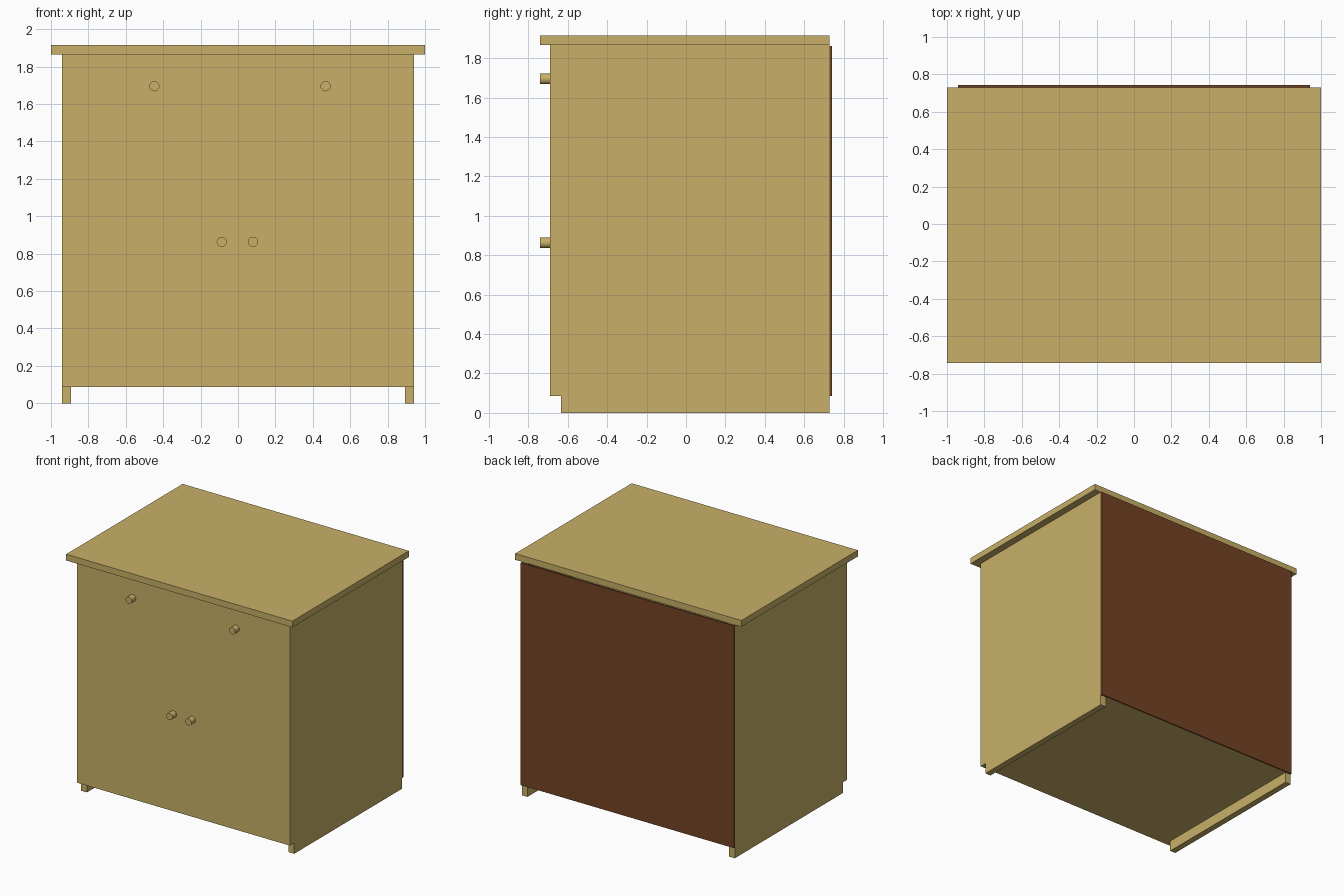
import bpy, math

if "Cube" in bpy.data.objects:
    bpy.data.objects.remove(bpy.data.objects["Cube"])

def material(name, rgb):
    m = bpy.data.materials.new(name)
    m.diffuse_color = (*rgb, 1)
    m.use_nodes = True
    m.node_tree.nodes["Principled BSDF"].inputs["Base Color"].default_value = m.diffuse_color
    return m

WOOD = material("light wood", (0.578, 0.434, 0.138))
BROWN = material("dark brown board", (0.171, 0.058, 0.018))

def box(name, x, y, z, mat=WOOD):
    """Box from (min, max) ranges on each axis."""
    bpy.ops.mesh.primitive_cube_add(size=1)
    ob = bpy.context.object
    ob.name = name
    ob.location = [(a + b) / 2 for a, b in (x, y, z)]
    ob.scale = [b - a for a, b in (x, y, z)]
    bpy.ops.object.transform_apply(location=False, rotation=False, scale=True)
    ob.data.materials.append(mat)
    return ob

def knob(name, x, z):
    bpy.ops.mesh.primitive_cylinder_add(vertices=32, radius=0.027, depth=0.056,
                                        location=(x, -0.714, z),
                                        rotation=(math.pi / 2, 0, 0))
    ob = bpy.context.object
    ob.name = name
    ob.data.materials.append(WOOD)
    bpy.ops.object.shade_smooth_by_angle()

W, T = 0.942, 0.05                      # half width, board thickness
FRONT, DOOR_BACK, BACK = -0.69, -0.635, 0.729
BASE, SPLIT, TOP = 0.086, 1.52, 1.866

# Carcass
box("top_board", (-1, 1), (-0.742, BACK), (TOP, 1.916))
box("bottom_board", (-W + T, W - T), (DOOR_BACK, BACK), (BASE, BASE + T))
box("drawer_shelf", (-W + T, W - T), (DOOR_BACK, BACK), (SPLIT - T / 2, SPLIT + T / 2))
box("back_panel", (-W, W), (BACK, 0.742), (BASE, TOP - 0.003), BROWN)

# Mirrored sides, doors, drawer fronts
for side, s in (("left", -1), ("right", 1)):
    half = sorted((0, s * W))
    box(side + "_side", sorted((s * (W - T), s * W)), (DOOR_BACK, BACK), (0, TOP))
    box(side + "_door", half, (FRONT, DOOR_BACK), (BASE, SPLIT))
    box(side + "_drawer_front", half, (FRONT, DOOR_BACK), (SPLIT, TOP))

# Knobs
knob("left_drawer_knob", -0.447, 1.695)
knob("right_drawer_knob", 0.468, 1.695)
knob("left_door_knob", -0.087, 0.863)
knob("right_door_knob", 0.08, 0.863)
